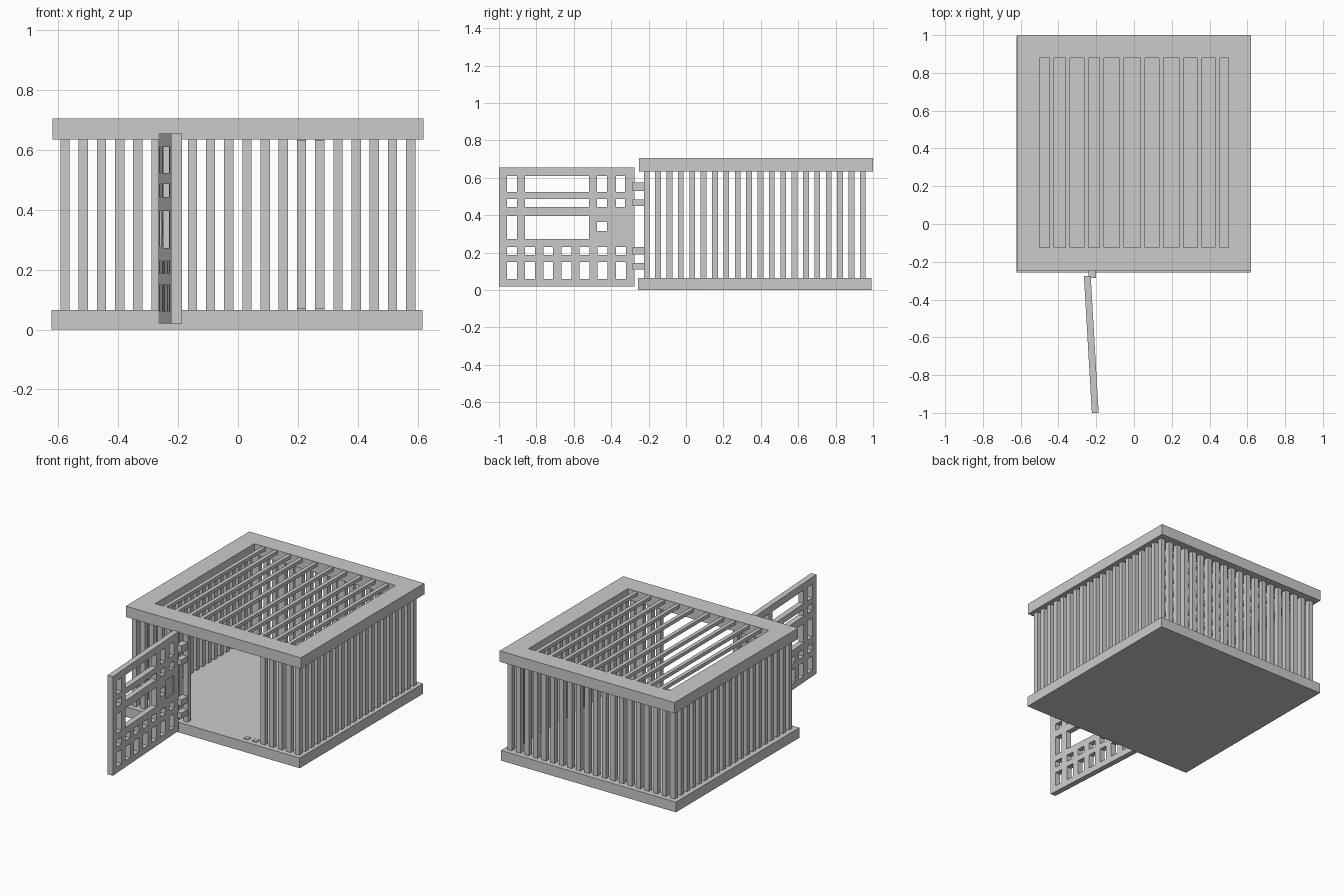
import bpy, bmesh

if "Cube" in bpy.data.objects:
    bpy.data.objects.remove(bpy.data.objects["Cube"])


def finish(name, bm):
    bmesh.ops.recalc_face_normals(bm, faces=bm.faces)
    me = bpy.data.meshes.new(name)
    bm.to_mesh(me)
    bm.free()
    ob = bpy.data.objects.new(name, me)
    bpy.context.scene.collection.objects.link(ob)
    return ob


def boxes(name, items):
    """One object made of boxes given as (x0, x1, y0, y1, z0, z1)."""
    bm = bmesh.new()
    for x0, x1, y0, y1, z0, z1 in items:
        vs = bmesh.ops.create_cube(bm, size=1)["verts"]
        for v in vs:
            v.co = (x1 if v.co.x > 0 else x0,
                    y1 if v.co.y > 0 else y0,
                    z1 if v.co.z > 0 else z0)
    return finish(name, bm)


def panel(name, u_range, v_range, holes, thick, place):
    """Flat slab with rectangular holes (u0, u1, v0, v1); place maps u, v, w to a point."""
    us = sorted(set(u_range) | {u for h in holes for u in h[:2]})
    vs = sorted(set(v_range) | {v for h in holes for v in h[2:]})
    bm = bmesh.new()
    grid = [[bm.verts.new((u, v, -thick / 2)) for v in vs] for u in us]
    for i in range(len(us) - 1):
        for j in range(len(vs) - 1):
            cu, cv = (us[i] + us[i + 1]) / 2, (vs[j] + vs[j + 1]) / 2
            if not any(a < cu < b and c < cv < d for a, b, c, d in holes):
                bm.faces.new((grid[i][j], grid[i + 1][j], grid[i + 1][j + 1], grid[i][j + 1]))
    bmesh.ops.delete(bm, geom=[v for v in bm.verts if not v.link_faces], context='VERTS')
    ext = bmesh.ops.extrude_face_region(bm, geom=bm.faces[:])["geom"]
    for v in ext:
        if isinstance(v, bmesh.types.BMVert):
            v.co.z += thick
    bmesh.ops.recalc_face_normals(bm, faces=bm.faces)
    bmesh.ops.dissolve_limit(bm, angle_limit=0.01, verts=bm.verts, edges=bm.edges)
    for v in bm.verts:
        v.co = place(*v.co)
    return finish(name, bm)


# Floor slab
boxes("floor_slab", [(-.623, .617, -.257, .992, 0, .065)])

# Roof frame with a large opening
panel("roof_frame", (-.62, .62), (-.25, 1), [(-.5, .5, -.125, .88)], .07,
      lambda u, v, w: (u, v, .67 + w))

# Roof bars, slightly uneven
roof_x = [-.435, -.35, -.253, -.17, -.066, .047, .145, .25, .347, .442]
boxes("roof_bars", [(x - .012, x + .012, -.13, .885, .68, .702) for x in roof_x])

# Wall bars: twenty positions per side
STEP, R, Z0, Z1 = .0608, .0155, .05, .65
xs = [-.578 + STEP * i for i in range(20)]
ys = [-.21 + STEP * i for i in range(20)]


def bar(x, y, z0=Z0, z1=Z1):
    return (x - R, x + R, y - R, y + R, z0, z1)


boxes("back_bars", [bar(x, ys[-1]) for x in xs])
for side, x in (("left", xs[0]), ("right", xs[-1])):
    boxes(side + "_bars", [bar(x, y) for y in ys[1:-1]])
boxes("front_bars", [bar(x, ys[0]) for x in xs if x < -.2 or x > .32])

# Stubs left where the doorway is cut out
gap = [x for x in xs if .2 < x < .32]
boxes("doorway_stubs", [bar(x, ys[0], .05, .07) for x in gap]
      + [bar(x, ys[0], .63, .65) for x in gap])


# Open door, swung forward from the hinge post
def door_place(u, v, w):
    return (-.2475 - .058 * (u + .27) + w, u, v)


narrow = [(-.957, -.904), (-.476, -.422), (-.374, -.326)]
wide = (-.861, -.519)
small = [(-.957 + .097 * i, -.904 + .097 * i) for i in range(7)]
holes = []
for z in ((.524, .61), (.444, .487)):
    holes += [c + z for c in narrow + [wide]]
for z in ((.187, .23), (.06, .15)):
    holes += [c + z for c in small]
holes += [narrow[0] + (.273, .396), wide + (.273, .396),
          (-.476, -.422, .315, .364), (-.41, -.326, .278, .396)]
panel("door", (-1, -.275), (.02, .655), holes, .036, door_place)

# Lock plate set into the door
panel("door_lock", (-.412, -.324), (.276, .398), [], .022, door_place)

# Hinges
boxes("hinges", [(-.24, -.2, -.285, -.22, a, b)
                 for a, b in ((.53, .575), (.45, .485), (.19, .23), (.11, .145))])
